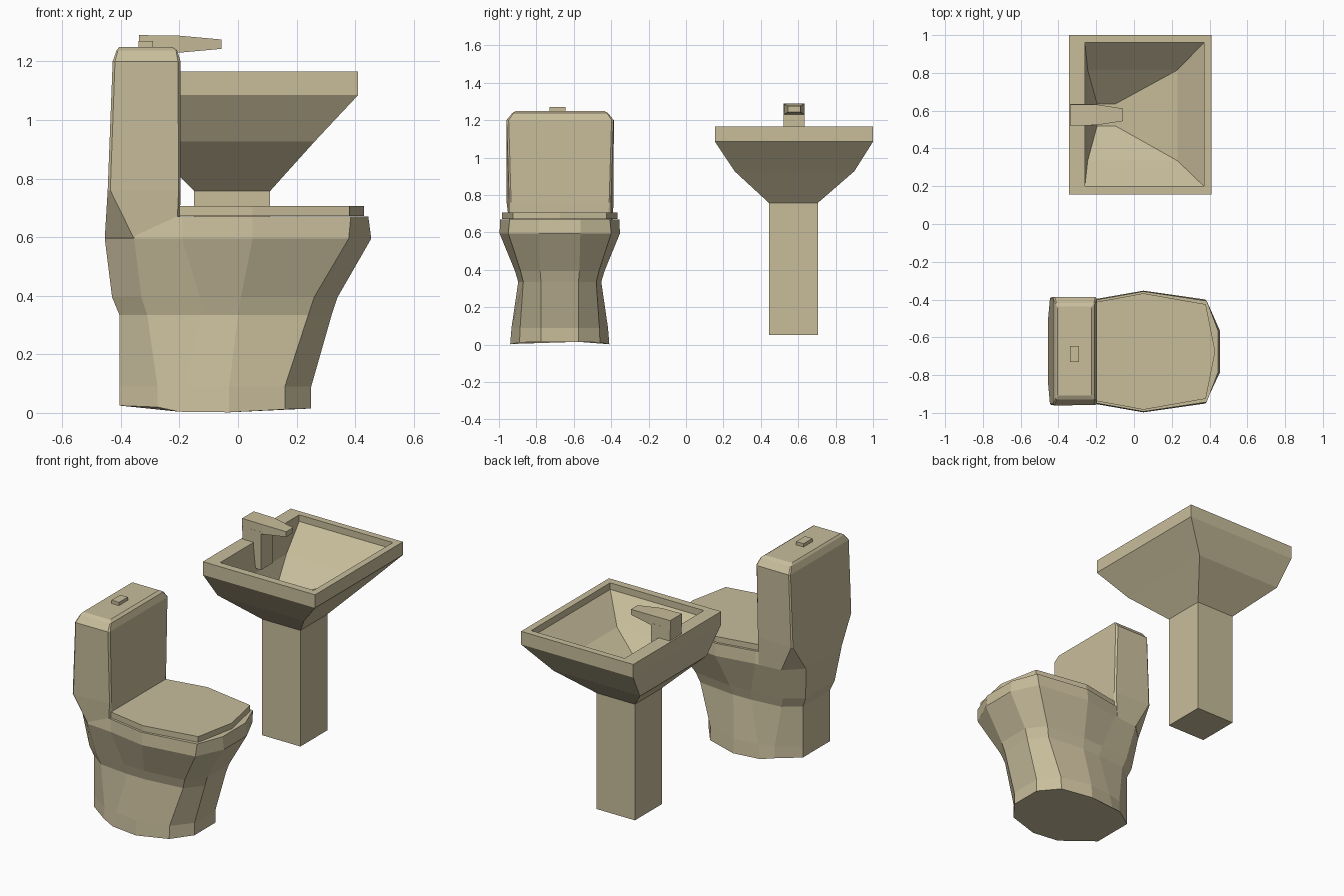
import bpy, bmesh

if "Cube" in bpy.data.objects:
    bpy.data.objects.remove(bpy.data.objects["Cube"])

ceramic = bpy.data.materials.new("beige_ceramic")
ceramic.diffuse_color = (0.58, 0.51, 0.33, 1)
ceramic.use_nodes = True
ceramic.node_tree.nodes["Principled BSDF"].inputs["Base Color"].default_value = ceramic.diffuse_color

TOILET_Y = -0.675
TAP_Y = 0.578


def loft(name, rings):
    """Skin a stack of equal-length rings and cap both ends."""
    bm = bmesh.new()
    vs = [[bm.verts.new(p) for p in r] for r in rings]
    n = len(vs[0])
    for a, b in zip(vs, vs[1:]):
        for i in range(n):
            j = (i + 1) % n
            bm.faces.new((a[i], a[j], b[j], b[i]))
    bm.faces.new(vs[0][::-1])
    bm.faces.new(vs[-1])
    bmesh.ops.recalc_face_normals(bm, faces=bm.faces)
    me = bpy.data.meshes.new(name)
    bm.to_mesh(me)
    bm.free()
    me.materials.append(ceramic)
    ob = bpy.data.objects.new(name, me)
    bpy.context.collection.objects.link(ob)
    return ob


def mirrored(half, z, cy=TOILET_Y, dz=None):
    """Closed ring from (x, half width) points listed front to back."""
    dz = dz or [0] * len(half)
    pts = [(x, w, z + d) for (x, w), d in zip(half, dz)]
    left = [(x, cy + w, h) for x, w, h in pts]
    right = [(x, cy - w, h) for x, w, h in reversed(pts) if w > 0]
    return left + right


def rect(x0, x1, y0, y1, z):
    return [(x0, y0, z), (x1, y0, z), (x1, y1, z), (x0, y1, z)]


def box(name, x0, x1, y0, y1, z0, z1):
    return loft(name, [rect(x0, x1, y0, y1, z0), rect(x0, x1, y0, y1, z1)])


# toilet bowl: twelve-sided, flared towards the rim
foot = [(.25, .10), (.16, .215), (-.03, .265), (-.2, .245), (-.275, .22), (-.405, .13)]
loft("toilet_bowl", [
    mirrored(foot, 0, dz=[.015, .012, .002, .004, .02, .025]),
    mirrored([(.25, .10), (.16, .212), (-.03, .258), (-.18, .24), (-.275, .215), (-.405, .13)], .09),
    mirrored([(.32, .10), (.24, .195), (.0, .222), (-.12, .22), (-.31, .2), (-.405, .13)], .335),
    mirrored([(.34, .105), (.26, .21), (.01, .24), (-.13, .235), (-.33, .215), (-.43, .14)], .395),
    mirrored([(.455, .11), (.378, .275), (.05, .322), (-.19, .28), (-.355, .265), (-.455, .17)], .595),
    mirrored([(.445, .11), (.385, .268), (.05, .318), (-.19, .275), (-.33, .25), (-.43, .15)], .67),
])

# closed seat lid
lid = [(.43, 0), (.38, .25), (.05, .308), (-.2, .262)]
loft("seat_lid", [mirrored(lid, .672), mirrored(lid, .707)])

# cistern with chamfered top, its foot blending into the bowl
CY = -0.673
loft("cistern", [
    mirrored([(-.2, .25), (-.21, .275), (-.355, .265), (-.455, .17)], .595, CY),
    mirrored([(-.196, .262), (-.203, .272), (-.436, .286), (-.445, .28)], .76, CY),
    mirrored([(-.196, .275), (-.205, .286), (-.42, .287), (-.428, .28)], 1.2, CY),
    mirrored([(-.208, .25), (-.212, .256), (-.41, .256), (-.415, .25)], 1.238, CY),
    mirrored([(-.225, .23), (-.23, .235), (-.4, .235), (-.405, .23)], 1.25, CY),
])
box("flush_button", -.34, -.29, -.73, -.645, 1.24, 1.27)

# sink pedestal
box("pedestal", -.15, .11, .443, .705, .052, .77)

# sink basin: outside from the bottom up, over the rim, then down the inside
loft("basin", [
    rect(-.15, .11, .443, .705, .758),
    rect(-.32, .262, .26, .90, .927),
    rect(-.345, .41, .155, 1.0, 1.085),
    rect(-.345, .41, .155, 1.0, 1.165),
    rect(-.26, .37, .2, .96, 1.165),
    rect(-.26, .37, .2, .96, 1.125),
    rect(-.245, .23, .335, .815, .985),
    rect(-.195, -.1, .52, .635, .83),
])

# tap post running down the back wall, with tapered spout
loft("tap_post", [
    rect(-.245, -.21, .522, .634, 1.01),
    rect(-.335, -.21, .522, .634, 1.165),
    rect(-.338, -.21, .522, .634, 1.24),
])


def tap_section(x, w, z0, z1):
    return [(x, TAP_Y - w, z0), (x, TAP_Y + w, z0), (x, TAP_Y + w, z1), (x, TAP_Y - w, z1)]


loft("tap_spout", [
    tap_section(-.338, .056, 1.23, 1.29),
    tap_section(-.2, .055, 1.23, 1.288),
    tap_section(-.057, .033, 1.243, 1.275),
])
